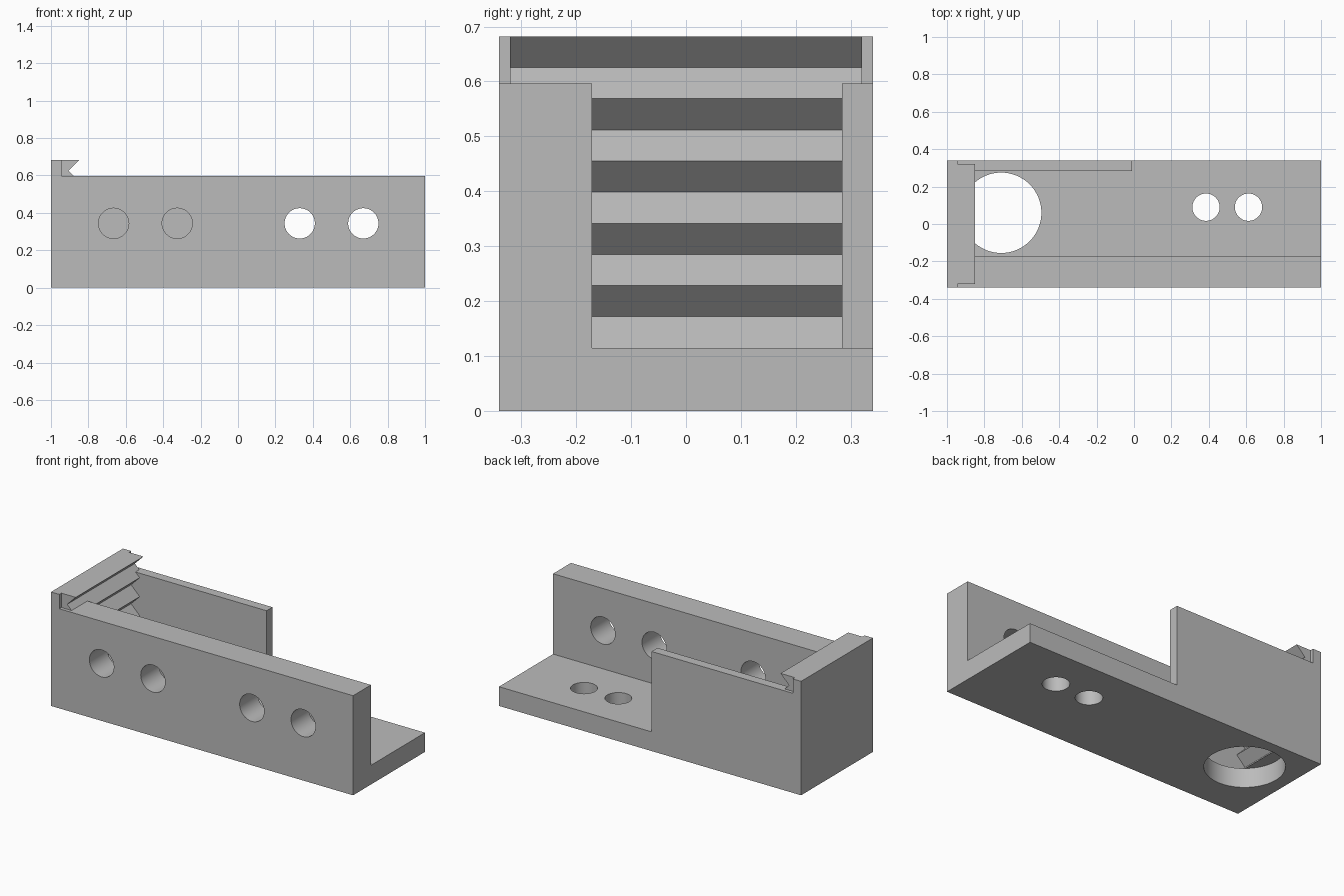
import bpy
import bmesh
import math
from mathutils import Matrix, Vector

if "Cube" in bpy.data.objects:
    bpy.data.objects.remove(bpy.data.objects["Cube"], do_unlink=True)

# Single grey material
grey = bpy.data.materials.new("plain_grey")
grey.use_nodes = True
COLOUR = (0.5, 0.5, 0.5, 1)
grey.diffuse_color = COLOUR
grey.node_tree.nodes["Principled BSDF"].inputs["Base Color"].default_value = COLOUR

# Main dimensions
HX, HY = 1.0, 0.34
FLOOR, WALL, TOP = 0.115, 0.596, 0.682
FRONT_IN, BACK_IN = -0.171, 0.284
TIP, STEP = -0.85, (TOP - FLOOR) / 10


def make_object(name, bm):
    bmesh.ops.recalc_face_normals(bm, faces=bm.faces)
    mesh = bpy.data.meshes.new(name)
    bm.to_mesh(mesh)
    bm.free()
    mesh.materials.append(grey)
    obj = bpy.data.objects.new(name, mesh)
    bpy.context.collection.objects.link(obj)
    return obj


def extrude(name, points, direction):
    bm = bmesh.new()
    face = bm.faces.new([bm.verts.new(p) for p in points])
    new = bmesh.ops.extrude_face_region(bm, geom=[face])["geom"]
    verts = [v for v in new if isinstance(v, bmesh.types.BMVert)]
    bmesh.ops.translate(bm, verts=verts, vec=Vector(direction))
    return make_object(name, bm)


def box(name, x0, x1, y0, y1, z0, z1):
    base = [(x0, y0, z0), (x1, y0, z0), (x1, y1, z0), (x0, y1, z0)]
    return extrude(name, base, (0, 0, z1 - z0))


def drill(name, centre, radius, depth, axis):
    bm = bmesh.new()
    turn = Matrix.Rotation(math.pi / 2, 4, "X") if axis == "Y" else Matrix()
    bmesh.ops.create_cone(bm, cap_ends=True, segments=64, radius1=radius, radius2=radius,
                          depth=depth, matrix=Matrix.Translation(centre) @ turn)
    return make_object(name, bm)


def combine(target, other, operation):
    mod = target.modifiers.new(operation.lower(), "BOOLEAN")
    mod.operation, mod.solver, mod.object = operation, "EXACT", other
    bpy.context.view_layer.objects.active = target
    bpy.ops.object.modifier_apply(modifier=mod.name)
    bpy.data.objects.remove(other, do_unlink=True)


# Floor and thick front wall as one L-shaped extrusion
section = [(-HY, 0), (HY, 0), (HY, FLOOR), (FRONT_IN, FLOOR), (FRONT_IN, WALL), (-HY, WALL)]
bracket = extrude("bracket_body", [(-HX, y, z) for y, z in section], (2 * HX, 0, 0))

# Floor holes: large round opening and two mounting holes
combine(bracket, drill("floor_opening", (-0.71, 0.06, 0.05), 0.215, 0.3, "Z"), "DIFFERENCE")
for x in (0.385, 0.612):
    combine(bracket, drill("floor_hole", (x, 0.09, 0.05), 0.073, 0.3, "Z"), "DIFFERENCE")

# Holes through the front wall
for x in (-0.665, -0.325, 0.33, 0.67):
    combine(bracket, drill("wall_hole", (x, -0.25, 0.344), 0.081, 0.3, "Y"), "DIFFERENCE")

# Short thin back wall and tall end wall
combine(bracket, box("back_wall", -HX, -0.01, BACK_IN, HY, FLOOR, WALL), "UNION")
combine(bracket, box("end_wall", -HX, -0.945, -HY, HY, FLOOR, TOP), "UNION")

# Toothed rack on the inside of the end wall
teeth = [(TIP - (STEP if i % 2 else 0), FLOOR + i * STEP) for i in range(11)]
rack = [(-0.97, FLOOR)] + teeth + [(-0.97, TOP)]
combine(bracket, extrude("rack", [(x, -0.32, z) for x, z in rack], (0, 0.64, 0)), "UNION")

# Merge coplanar faces and keep hard edges crisp
bm = bmesh.new()
bm.from_mesh(bracket.data)
bmesh.ops.remove_doubles(bm, verts=bm.verts, dist=0.0001)
bmesh.ops.dissolve_limit(bm, angle_limit=0.01, verts=bm.verts, edges=bm.edges)
bm.to_mesh(bracket.data)
bm.free()
bpy.ops.object.select_all(action="DESELECT")
bracket.select_set(True)
bpy.context.view_layer.objects.active = bracket
bpy.ops.object.shade_smooth_by_angle(angle=math.radians(30))
